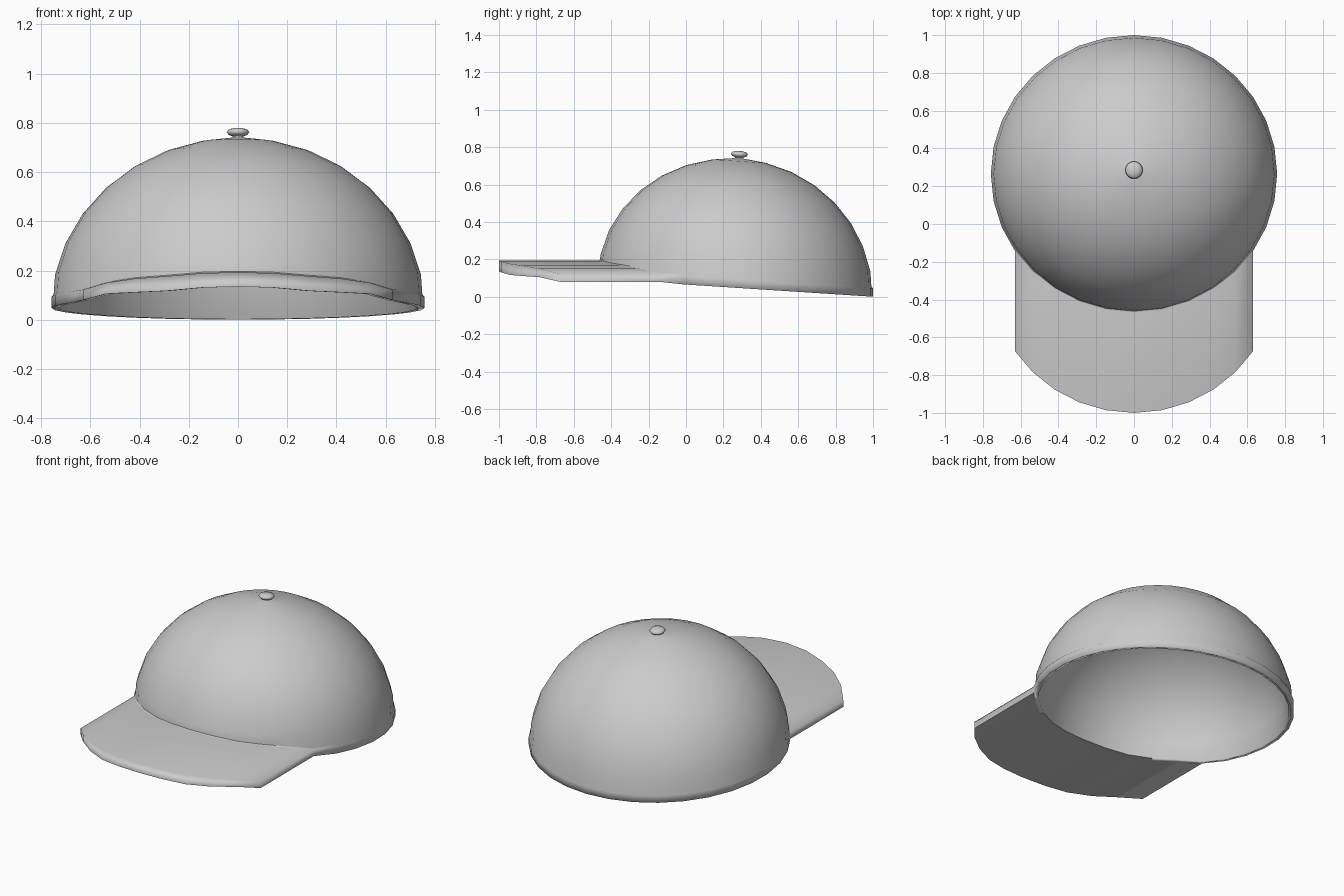
import bpy, bmesh
from math import sin, cos, radians
from mathutils import Vector

if "Cube" in bpy.data.objects:
    bpy.data.objects.remove(bpy.data.objects["Cube"])

SEG = 32
RX, RY, RZ = 0.758, 0.735, 0.69
WALL = 0.028
STEP = radians(360 / SEG)
# underside and top heights of the visor, from the centre outwards
LOW = [0.135, 0.13, 0.117, 0.111, 0.105, 0.08]
TOP = [0.193, 0.189, 0.177, 0.167, 0.15, 0.122]


def place(x, y, z):
    # the crown leans back slightly and its rim drops towards the back
    return Vector((x, 0.265 + y + 0.04 * max(0, z - 0.2), 0.048 + z - 0.065 * y))


def dome(shrink, lats):
    return [((RX - shrink) * cos(a), (RY - shrink) * cos(a), (RZ - shrink) * sin(a)) for a in lats]


# closed profile (x radius, y radius, z): inner dome down, rim lip, outer dome up, button
lats = [radians(11.25 * i) for i in range(8)]
inner = dome(WALL, lats)[::-1]
rim = [(RX, RY, 0)]
lip = [(RX, RY, 0.045), (RX - 0.009, RY - 0.009, 0.055)]
button = [(0.022, 0.022, 0.692), (0.022, 0.022, 0.698), (0.038, 0.038, 0.703),
          (0.046, 0.046, 0.714), (0.038, 0.038, 0.725), (0.02, 0.02, 0.73)]
profile = inner + rim + lip + dome(0, lats[1:]) + button

bm = bmesh.new()
rings = []
for rx, ry, z in profile:
    rings.append([bm.verts.new(place(rx * sin(i * STEP), -ry * cos(i * STEP), z))
                  for i in range(SEG)])
for a, b in zip(rings, rings[1:]):
    for i in range(SEG):
        j = (i + 1) % SEG
        bm.faces.new((a[i], a[j], b[j], b[i]))
for ring, z in ((rings[0], RZ - WALL), (rings[-1], 0.732)):
    pole = bm.verts.new(place(0, 0, z))
    for i in range(SEG):
        bm.faces.new((ring[i], ring[(i + 1) % SEG], pole))

# raise the front of the rim and lip to the visor heights
n = len(inner)
inner_rim, outer_rim, lip_ring, seam = rings[n - 1:n + 3]
for i in range(-5, 6):
    inner_rim[i].co.z = outer_rim[i].co.z = LOW[abs(i)]
    lip_ring[i].co.z = TOP[abs(i)]
    seam[i].co.z = TOP[abs(i)] + 0.004

# visor: the front of the lip pulled straight forwards
band = set(outer_rim[-5:] + outer_rim[:6] + lip_ring[-5:] + lip_ring[:6])
front = [f for f in bm.faces if all(v in band for v in f.verts)]
bmesh.ops.recalc_face_normals(bm, faces=bm.faces)
ext = bmesh.ops.extrude_face_region(bm, geom=front)["geom"]
bmesh.ops.delete(bm, geom=[f for f in front if f.is_valid], context='FACES')
moved = [g for g in ext if isinstance(g, bmesh.types.BMVert)]
bmesh.ops.translate(bm, verts=moved, vec=(0, -0.53, 0))
bmesh.ops.recalc_face_normals(bm, faces=bm.faces)
for f in bm.faces:
    f.smooth = True

# crisp visor underside and crisp seam between visor and crown
for f in bm.faces:
    if f.normal.z < -0.7 and f.calc_center_median().y < -0.3 and f.calc_center_median().z < 0.2:
        for e in f.edges:
            e.smooth = False
for i in range(-4, 4):
    e = bm.edges.get((seam[i], seam[i + 1]))
    e.smooth = False

mesh = bpy.data.meshes.new("cap")
bm.to_mesh(mesh)
bm.free()
cap = bpy.data.objects.new("cap_crown_and_visor", mesh)
bpy.context.collection.objects.link(cap)
weighted = cap.modifiers.new("weighted_normals", 'WEIGHTED_NORMAL')
weighted.keep_sharp = True
